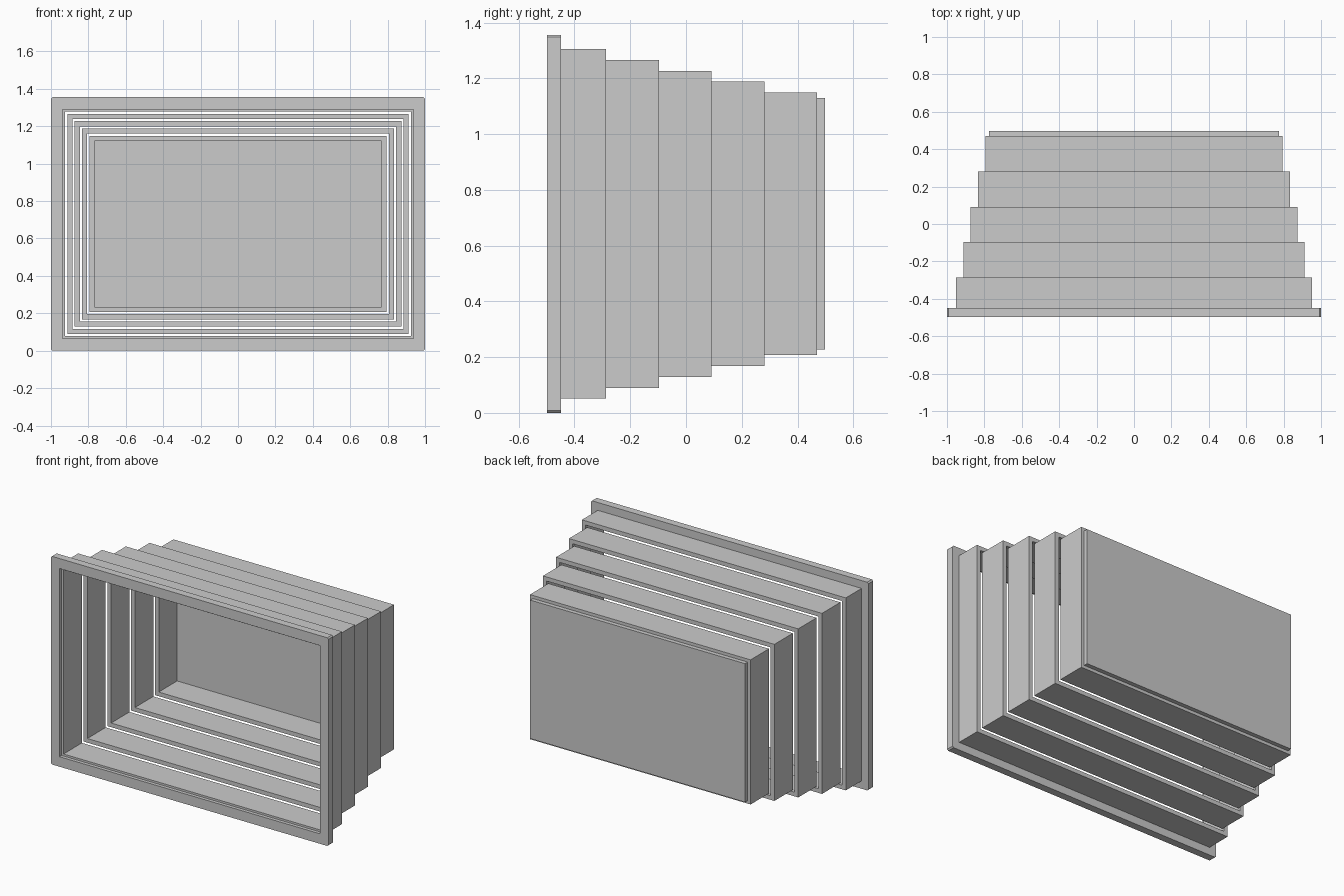
import bpy, bmesh

if "Cube" in bpy.data.objects:
    bpy.data.objects.remove(bpy.data.objects["Cube"])

CZ = 0.678  # height of the shared centre axis


def corners(hx, hz, cut=0.0):
    """Rectangle outline in x/z, optionally with clipped corners."""
    if not cut:
        return [(-hx, -hz), (hx, -hz), (hx, hz), (-hx, hz)]
    return [(-hx, -hz + cut), (-hx + cut, -hz), (hx - cut, -hz), (hx, -hz + cut),
            (hx, hz - cut), (hx - cut, hz), (-hx + cut, hz), (-hx, hz - cut)]


def extrude_profile(name, loops, y0, y1):
    """Fill an outline (with optional hole) and extrude it from y0 to y1."""
    bm = bmesh.new()
    edges = []
    for loop in loops:
        vs = [bm.verts.new((x, y0, z + CZ)) for x, z in loop]
        edges += [bm.edges.new((vs[i], vs[(i + 1) % len(vs)])) for i in range(len(vs))]
    bmesh.ops.triangle_fill(bm, edges=edges, use_beauty=True, normal=(0, -1, 0))
    ext = bmesh.ops.extrude_face_region(bm, geom=bm.faces[:], use_keep_orig=True)
    moved = [g for g in ext["geom"] if isinstance(g, bmesh.types.BMVert)]
    bmesh.ops.translate(bm, verts=moved, vec=(0, y1 - y0, 0))
    bmesh.ops.recalc_face_normals(bm, faces=bm.faces[:])
    bmesh.ops.dissolve_limit(bm, angle_limit=0.01, verts=bm.verts[:], edges=bm.edges[:])
    mesh = bpy.data.meshes.new(name)
    bm.to_mesh(mesh)
    bm.free()
    obj = bpy.data.objects.new(name, mesh)
    bpy.context.collection.objects.link(obj)
    return obj


# Front frame with slightly clipped outer corners
extrude_profile("front_frame", [corners(1.0, 0.678, 0.008), corners(0.938, 0.613)], -0.498, -0.449)

# Five separate rings stepping inwards towards the back
STEP, LENGTH, WALL = 0.039, 0.1893, 0.027
for i in range(5):
    hx, hz = 0.951 - i * STEP, 0.627 - i * STEP
    y0 = -0.476 + i * LENGTH
    extrude_profile(f"stepped_ring_{i + 1}",
                    [corners(hx, hz), corners(hx - WALL, hz - WALL)], y0, y0 + LENGTH)

# Back panel closing the smallest ring
extrude_profile("back_panel", [corners(0.774, 0.451)], 0.4705, 0.498)
